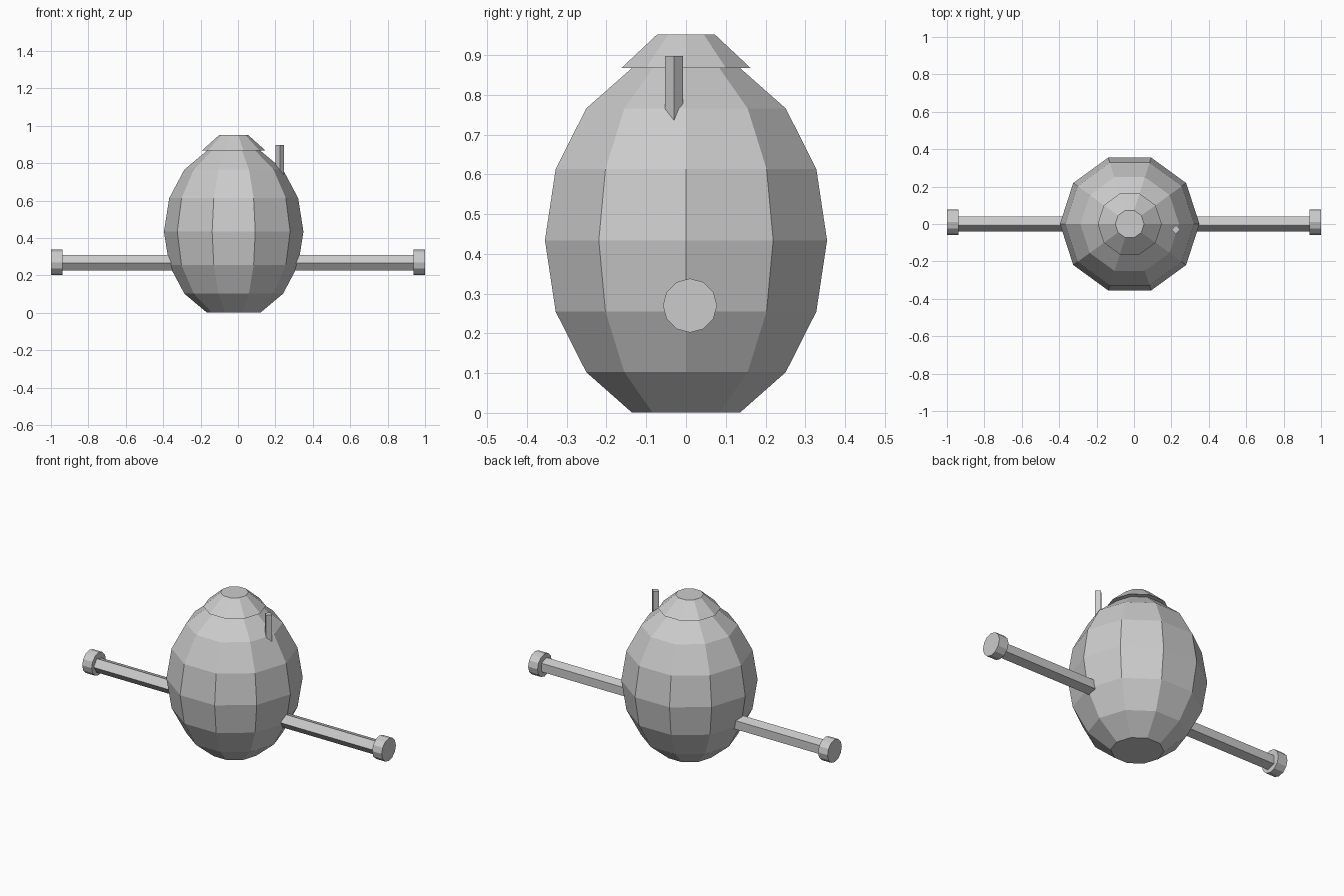
import bpy, bmesh
from math import cos, sin, pi, radians
from mathutils import Vector

if "Cube" in bpy.data.objects:
    bpy.data.objects.remove(bpy.data.objects["Cube"])


def lathe(name, rings, sides, origin, axis='Z', phase=0.0):
    """Closed faceted solid from (radius, position) rings along an axis."""
    bm = bmesh.new()
    loops = []
    for r, h in rings:
        loop = []
        for i in range(sides):
            a = phase + 2 * pi * i / sides
            u, v = r * cos(a), r * sin(a)
            p = Vector((u, v, h)) if axis == 'Z' else Vector((h, u, v))
            loop.append(bm.verts.new(p + Vector(origin)))
        loops.append(loop)
    for a, b in zip(loops, loops[1:]):
        for i in range(sides):
            j = (i + 1) % sides
            bm.faces.new((a[i], a[j], b[j], b[i]))
    bm.faces.new(loops[0][::-1])
    bm.faces.new(loops[-1])
    bmesh.ops.recalc_face_normals(bm, faces=bm.faces)
    mesh = bpy.data.meshes.new(name)
    bm.to_mesh(mesh)
    bm.free()
    obj = bpy.data.objects.new(name, mesh)
    bpy.context.collection.objects.link(obj)
    return obj


CX = -0.023

# Egg-shaped body: stretched sphere with both poles cut flat
body_rings = []
for k in range(-3, 4):
    lat = radians(22.5 * k)
    body_rings.append((0.373 * cos(lat), 0.434 + 0.469 * sin(lat)))
lathe("body", body_rings, 10, (CX, 0, 0))

# Lid overhanging the top of the body
lathe("lid", [(0.171, 0.867), (0.077, 0.951)], 10, (CX, 0, 0))

# Five-sided crossbar, one edge towards the front
lathe("crossbar", [(0.044, -0.96), (0.044, 0.96)], 5, (0, 0.005, 0.267), 'X', pi)

# Round end caps on the crossbar
for side, label in ((-1, "left"), (1, "right")):
    lathe("end_cap_" + label, [(0.068, side * 0.937), (0.068, side * 1.0)],
          12, (0, 0.01, 0.27), 'X')

# Small upright peg set into the shoulder
lathe("peg", [(0.023, 0.72), (0.023, 0.897)], 4, (0.224, -0.03, 0))
